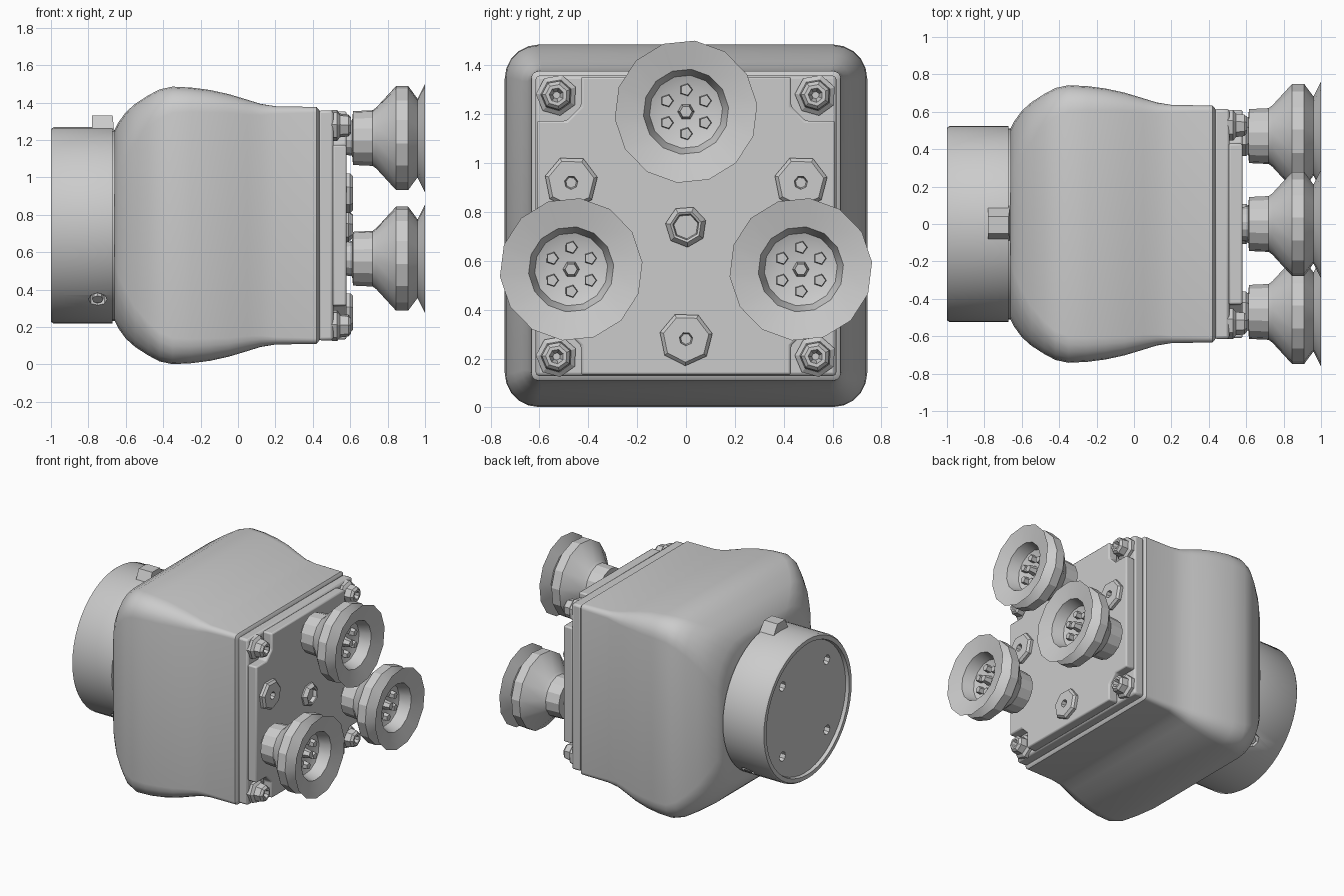
import bpy, bmesh
from math import sin, cos, pi, radians
from mathutils import Vector, Matrix

if "Cube" in bpy.data.objects:
    bpy.data.objects.remove(bpy.data.objects["Cube"])

ZC = 0.743  # height of the main axis, which runs along x


def finish(name, bm, smooth=None, bevel=0):
    bmesh.ops.remove_doubles(bm, verts=bm.verts, dist=1e-5)
    bmesh.ops.recalc_face_normals(bm, faces=bm.faces)
    me = bpy.data.meshes.new(name)
    bm.to_mesh(me)
    bm.free()
    ob = bpy.data.objects.new(name, me)
    bpy.context.collection.objects.link(ob)
    bpy.ops.object.select_all(action='DESELECT')
    bpy.context.view_layer.objects.active = ob
    ob.select_set(True)
    if bevel:
        m = ob.modifiers.new("bevel", 'BEVEL')
        m.width, m.segments = bevel, 2
        m.limit_method = 'ANGLE'
    if smooth:
        bpy.ops.object.shade_smooth_by_angle(angle=radians(smooth))
    return ob


def loft(bm, rings):
    loops = [[bm.verts.new(p) for p in r] for r in rings]
    n = len(loops[0])
    for a, b in zip(loops, loops[1:]):
        for i in range(n):
            j = (i + 1) % n
            bm.faces.new((a[i], a[j], b[j], b[i]))
    bm.faces.new(loops[0])
    bm.faces.new(loops[-1])


def lathe(name, profile, y, z, n, smooth=None, turn=0.0):
    bm = bmesh.new()
    loft(bm, [[(x, y + r * cos(2 * pi * i / n + turn), z + r * sin(2 * pi * i / n + turn))
               for i in range(n)] for x, r in profile])
    return finish(name, bm, smooth)


def square_ring(x, h, r, steps=5):
    pts = []
    for k in range(4):
        c = Vector((h - r, h - r)) @ Matrix.Rotation(-k * pi / 2, 2)
        c = Matrix.Rotation(k * pi / 2, 2) @ Vector((h - r, h - r))
        for s in range(steps + 1):
            a = k * pi / 2 + s / steps * pi / 2
            pts.append((x, c.x + r * cos(a), ZC + c.y + r * sin(a)))
    return pts


def prism(name, outline, x0, x1, bevel):
    bm = bmesh.new()
    loft(bm, [[(x, y, ZC + z) for y, z in outline] for x in (x0, x1)])
    return finish(name, bm, 40, bevel)


# Main housing: rounded square sections along x
bm = bmesh.new()
loft(bm, [square_ring(*s) for s in [
    (-.66, .51, .30), (-.64, .55, .28), (-.60, .605, .25), (-.55, .65, .21),
    (-.48, .695, .175), (-.42, .727, .155), (-.35, .742, .14), (-.25, .737, .13),
    (-.15, .724, .12), (-.05, .702, .10), (.05, .672, .08), (.12, .65, .06),
    (.20, .637, .04), (.42, .633, .03), (.435, .615, .025)]])
finish("housing", bm, 40)

# Rear mounting collar with a shallow recess
collar = lathe("rear_collar", [(-.64, .51), (-.67, .51), (-.67, .525), (-.985, .525),
                               (-1.0, .515), (-1.0, .485), (-.975, .48)], 0, ZC, 48, 35)

# Drill the collar: four face holes and two radial holes
bm = bmesh.new()


def drill(pos, axis, r, depth):
    m = Matrix.Translation(pos) @ Vector(axis).to_track_quat('Z', 'Y').to_matrix().to_4x4()
    bmesh.ops.create_cone(bm, cap_ends=True, segments=8, radius1=r, radius2=r,
                          depth=depth, matrix=m)


radial = [radians(-49), radians(229)]
for sy in (-1, 1):
    for sz in (-1, 1):
        drill((-.97, sy * .26, ZC + sz * .26), (1, 0, 0), .035, .14)
for a in radial:
    drill((-.75, .525 * cos(a), ZC + .525 * sin(a)), (0, cos(a), sin(a)), .05, .12)
cutter = finish("collar_drill", bm)
cutter.hide_render = True
bpy.context.view_layer.objects.active = collar
m = collar.modifiers.new("holes", 'BOOLEAN')
m.object, m.operation, m.solver = cutter, 'DIFFERENCE', 'EXACT'
bpy.ops.object.modifier_apply(modifier="holes")
bpy.data.objects.remove(cutter)

# Set screws inside the radial holes
bm = bmesh.new()
for a in radial:
    drill((-.75, .49 * cos(a), ZC + .49 * sin(a)), (0, cos(a), sin(a)), .03, .07)
finish("set_screws", bm)

# Locating key on top of the collar
bm = bmesh.new()
loft(bm, [[(-.78, -.05, z0), (-.78, .11, z0), (-.66, .11, z0), (-.66, -.10, z0), (-.78, -.10, z0)]
          if z0 < 1.3 else
          [(-.78, -.02, z0), (-.78, .04, z0), (-.67, .04, z0), (-.67, -.05, z0), (-.78, -.05, z0)]
          for z0 in (1.22, 1.33)])
finish("locating_key", bm)

# Front plate: full base and a raised layer with notched corners
h = .615
prism("plate_base", [(-h, -h), (h, -h), (h, h), (-h, h)], .43, .51, .015)
quarter = [(.61, .43), (.49, .43), (.43, .49), (.43, .61)]
outline = []
for k in range(4):
    rot = Matrix.Rotation(k * pi / 2, 2)
    outline += [tuple(rot @ Vector(p)) for p in quarter]
prism("plate_raised", outline, .505, .58, .01)

# Corner bolts in the notches
for sy in (-1, 1):
    for sz in (-1, 1):
        lathe("corner_bolt", [(.50, .085), (.53, .085), (.545, .065), (.59, .06),
                              (.605, .045), (.605, .03), (.565, .015)],
              sy * .53, ZC + sz * .535, 7, None, .4)

# Flat screws with sockets, and the centre screw
for y, z in [(-.47, .92), (.47, .92), (0, .28)]:
    lathe("flat_screw", [(.57, .11), (.60, .11), (.615, .095), (.615, .028), (.585, .022)],
          y, z, 7, None, .2)
lathe("centre_screw", [(.57, .085), (.59, .085), (.615, .065), (.61, .055), (.585, .05)],
      0, .74, 7, None, .3)

# Three flared connectors, each with a ring of pins in its cup
for y, z in [(0, 1.21), (-.47, .565), (.47, .565)]:
    lathe("connector", [(.57, .09), (.61, .095), (.615, .145), (.72, .15), (.74, .165),
                        (.845, .28), (.91, .28), (.96, .212), (1.0, .293),
                        (.972, .175), (.89, .15), (.87, .10)], y, z, 14, 25, .1)
    for i in range(6):
        a = i * pi / 3 + pi / 6
        lathe("connector_pin", [(.865, .028), (.91, .024)],
              y + .09 * cos(a), z + .09 * sin(a), 5)
    lathe("connector_core", [(.865, .035), (.93, .025)], y, z, 6)
